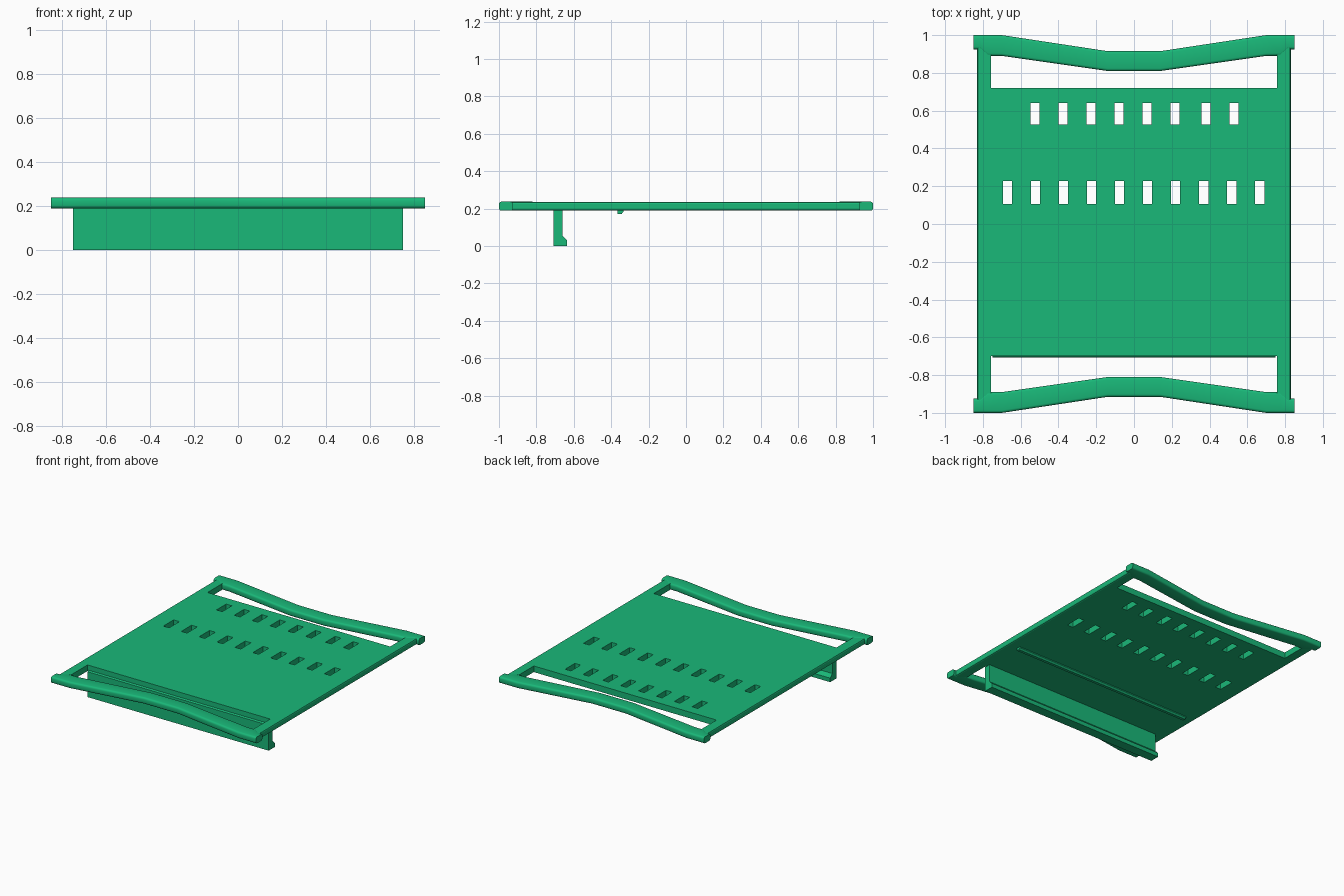
import bpy, bmesh, math

if "Cube" in bpy.data.objects:
    bpy.data.objects.remove(bpy.data.objects["Cube"])

mat = bpy.data.materials.new("green")
mat.diffuse_color = (0.01, 0.48, 0.19, 1)
mat.use_nodes = True
mat.node_tree.nodes["Principled BSDF"].inputs["Base Color"].default_value = mat.diffuse_color

Z0, Z1 = 0.19, 0.236


def finish(bm, name, smooth=False):
    bmesh.ops.recalc_face_normals(bm, faces=bm.faces)
    me = bpy.data.meshes.new(name)
    bm.to_mesh(me)
    bm.free()
    ob = bpy.data.objects.new(name, me)
    bpy.context.collection.objects.link(ob)
    me.materials.append(mat)
    if smooth:
        bpy.ops.object.select_all(action='DESELECT')
        ob.select_set(True)
        bpy.context.view_layer.objects.active = ob
        bpy.ops.object.shade_smooth_by_angle(angle=math.radians(32))
    return ob


def loft(sections):
    """Join closed rings of equal point count and cap both ends."""
    bm = bmesh.new()
    rings = [[bm.verts.new(p) for p in s] for s in sections]
    n = len(rings[0])
    for a, b in zip(rings, rings[1:]):
        for i in range(n):
            j = (i + 1) % n
            bm.faces.new((a[i], a[j], b[j], b[i]))
    bm.faces.new(rings[0])
    bm.faces.new(rings[-1])
    return bm


def rounded(y0, y1, z0, z1, r=0.014, seg=3):
    """Rounded rectangle in the y-z plane."""
    pts = []
    for cy, cz, a0 in ((y1 - r, z1 - r, 0), (y0 + r, z1 - r, 90),
                       (y0 + r, z0 + r, 180), (y1 - r, z0 + r, 270)):
        for k in range(seg + 1):
            a = math.radians(a0 + 90 * k / seg)
            pts.append((cy + r * math.cos(a), cz + r * math.sin(a)))
    return pts


# Main plate with side rails: H-shaped outline, rounded outer edges
RX, WX, RY = 0.83, 0.757, 0.94
outline = [(-RX, -RY), (-WX, -RY), (-WX, -0.70), (WX, -0.70), (WX, -RY), (RX, -RY),
           (RX, RY), (WX, RY), (WX, 0.72), (-WX, 0.72), (-WX, RY), (-RX, RY)]
bm = loft([[(x, y, z) for x, y in outline] for z in (Z0, Z1)])
edges = [e for e in bm.edges
         if all(abs(abs(v.co.x) - RX) < 1e-4 for v in e.verts)
         and abs(e.verts[0].co.y - e.verts[1].co.y) > 1]
bmesh.ops.bevel(bm, geom=edges, offset=0.01, segments=2, profile=0.5, affect='EDGES')
plate = finish(bm, "plate")

# Two rows of rectangular slots
upper = [(-0.523 + 0.148 * i + (0.016 if i > 5 else 0), 0.583, 0.115) for i in range(8)]
lower = [(-0.669 + 0.1483 * i, 0.167, 0.122) for i in range(10)]
bm = bmesh.new()
for x, y, h in upper + lower:
    g = bmesh.ops.create_cube(bm, size=1)
    bmesh.ops.scale(bm, vec=(0.048, h, 0.2), verts=g['verts'])
    bmesh.ops.translate(bm, vec=(x, y, 0.213), verts=g['verts'])
cutter = finish(bm, "slot_cutter")
mod = plate.modifiers.new("slots", 'BOOLEAN')
mod.operation = 'DIFFERENCE'
mod.solver = 'EXACT'
mod.object = cutter
bpy.context.view_layer.objects.active = plate
plate.select_set(True)
bpy.ops.object.modifier_apply(modifier=mod.name)
bpy.data.objects.remove(cutter)

# Bowed end bars: x, inner y, outer y for one half
half = [(0.14, 0.81, 0.915), (0.70, 0.89, 1.0), (0.775, 0.89, 1.0),
        (0.815, 0.925, 1.0), (0.85, 0.925, 1.0)]
stations = [(-x, a, b) for x, a, b in reversed(half)] + half
for name, s in (("back_bar", 1), ("front_bar", -1)):
    secs = [[(x, s * y, z) for y, z in rounded(a, b, 0.189, 0.2375)] for x, a, b in stations]
    finish(loft(secs), name, smooth=True)

# Hooked lip and small ridge on the underside
profiles = {
    "hooked_lip": [(-0.708, 0.0), (-0.635, 0.0), (-0.635, 0.03), (-0.66, 0.055),
                   (-0.66, 0.20), (-0.699, 0.20), (-0.708, 0.19)],
    "stop_ridge": [(-0.366, 0.2), (-0.366, 0.171), (-0.345, 0.171), (-0.335, 0.182),
                   (-0.335, 0.2)],
}
for name, prof in profiles.items():
    finish(loft([[(x, y, z) for y, z in prof] for x in (-0.75, 0.75)]), name)
